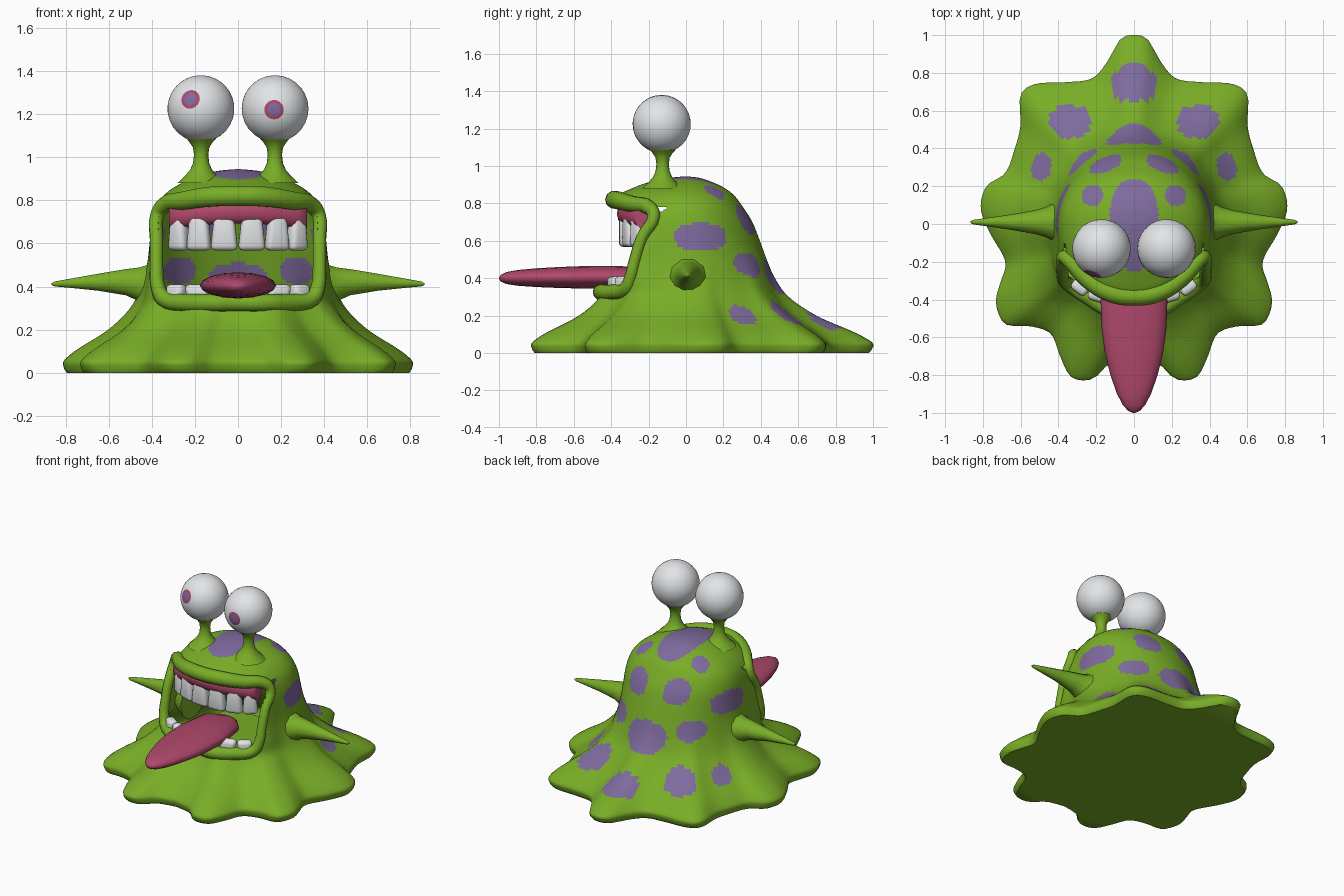
import bpy, bmesh, math
from mathutils import Vector

if "Cube" in bpy.data.objects:
    bpy.data.objects.remove(bpy.data.objects["Cube"])


def mat(name, col):
    m = bpy.data.materials.new(name)
    m.diffuse_color = (*col, 1)
    m.use_nodes = True
    m.node_tree.nodes["Principled BSDF"].inputs["Base Color"].default_value = m.diffuse_color
    return m


GREEN = mat("slime green", (0.19, 0.42, 0.02))
PURPLE = mat("spot purple", (0.21, 0.145, 0.34))
PINK = mat("tongue pink", (0.43, 0.065, 0.15))
WHITE = mat("eye white", (0.78, 0.8, 0.82))


def finish(name, bm, mats, angle=50):
    me = bpy.data.meshes.new(name)
    bm.to_mesh(me)
    bm.free()
    ob = bpy.data.objects.new(name, me)
    bpy.context.collection.objects.link(ob)
    for m in mats:
        me.materials.append(m)
    smooth(ob, angle)
    return ob


def smooth(ob, angle):
    bpy.ops.object.select_all(action='DESELECT')
    ob.select_set(True)
    bpy.context.view_layer.objects.active = ob
    bpy.ops.object.shade_smooth_by_angle(angle=math.radians(angle))


def skin(bm, rings):
    """Join closed rings of points with quads and cap both ends."""
    vs = [[bm.verts.new(p) for p in r] for r in rings]
    n = len(vs[0])
    for a, b in zip(vs, vs[1:]):
        for i in range(n):
            j = (i + 1) % n
            bm.faces.new((a[i], a[j], b[j], b[i]))
    bm.faces.new(vs[0][::-1])
    bm.faces.new(vs[-1])
    bmesh.ops.recalc_face_normals(bm, faces=bm.faces)


def spline(table, steps):
    """Catmull-Rom interpolation of rows of numbers."""
    out = []
    for i in range(len(table) - 1):
        p = [table[min(max(i + k, 0), len(table) - 1)] for k in (-1, 0, 1, 2)]
        for s in range(steps):
            t = s / steps
            out.append([b + 0.5 * t * (c - a + t * (2*a - 5*b + 4*c - d + t * (3*(b - c) + d - a)))
                        for a, b, c, d in zip(*p)])
    return out + [list(table[-1])]


# ---- body: scalloped skirt rising into a hollow dome ----
outline = spline([(0, 1), (.07, .98), (.14, .86), (.22, .77), (.35, .75), (.52, .74), (.6, .68),
                  (.6, .52), (.63, .4), (.68, .27), (.78, .2), (.81, .08), (.76, -.05), (.68, -.2),
                  (.71, -.32), (.73, -.42), (.68, -.53), (.55, -.54), (.44, -.58), (.39, -.7),
                  (.33, -.81), (.22, -.82), (.13, -.74), (0, -.71)], 6)
polar = [(math.atan2(x, y), math.hypot(x, y)) for x, y in outline]


def skirt(a):
    for (a0, r0), (a1, r1) in zip(polar, polar[1:]):
        if a0 <= a <= a1:
            return r0 + (r1 - r0) * (a - a0) / max(a1 - a0, 1e-6)
    return polar[-1][1]


# height, skirt share, front radius, side radius, back radius
rows = spline([(0, .96, .36, .42, .43), (.02, .99, .36, .42, .43), (.05, 1, .36, .42, .43),
               (.08, .93, .36, .42, .43), (.12, .79, .36, .42, .43), (.2, .47, .36, .42, .43),
               (.3, .21, .38, .42, .43), (.4, .08, .44, .42, .43), (.5, .02, .43, .415, .42),
               (.6, 0, .42, .41, .395), (.7, 0, .41, .4, .355), (.78, 0, .4, .375, .305),
               (.84, 0, .37, .325, .26), (.88, 0, .29, .26, .21), (.91, 0, .21, .19, .15),
               (.935, 0, .1, .1, .08), (.945, 0, .002, .002, .002)], 6)
N = 160
rings = []
for z, w, f, s, b in rows:
    ring = []
    for i in range(N):
        th = 2 * math.pi * i / N
        a = th if th <= math.pi else 2 * math.pi - th
        c = math.cos(a)
        core = s * (1 - c * c) + (b if c > 0 else f) * c * c
        core += .04 * math.exp(-((a - 2.19) / .25) ** 2) * max(0, 1 - ((z - .58) / .26) ** 2)
        r = w * skirt(a) + (1 - w) * core
        ring.append(Vector((r * math.sin(th), r * c, z)))
    rings.append(ring)
bm = bmesh.new()
skin(bm, rings)

# spots: centre and radius per axis, mirrored across x
spots = [(0, 0, .94, .13, .25, .2), (0, .47, .41, .15, .2, .1), (0, .745, .17, .115, .1, .2),
         (.335, .54, .19, .11, .09, .2), (.49, .3, .18, .05, .07, .2), (.15, .33, .71, .085, .2, .08),
         (.22, .15, .85, .055, .055, .2), (.4, .08, .62, .2, .14, .075), (.27, .31, .47, .075, .2, .065)]
mouth = []
for f in bm.faces:
    p = f.calc_center_median()
    x = abs(p.x)
    if p.y < -.1 and x < .37 and .325 < p.z < .815 - .3 * x * x:
        mouth.append(f)
    elif p.z > .01 and any(abs((x - s[0]) / s[3]) ** 2.4 + abs((p.y - s[1]) / s[4]) ** 2.4
                           + abs((p.z - s[2]) / s[5]) ** 2.4 < 1 for s in spots):
        f.material_index = 1
bmesh.ops.delete(bm, geom=mouth, context='FACES')
finish("body", bm, [GREEN, PURPLE])

# ---- lips: tube that follows the mouth edge on the body surface ----
front = [p for r in rings for p in r if p.y < -.1]
half = [(0, .82, 1.15), (.12, .817, 1.15), (.25, .798, 1.05), (.345, .775, .9), (.375, .73, .8),
        (.378, .62, .75), (.378, .5, .75), (.372, .4, .8), (.345, .345, .9), (.25, .325, 1),
        (.12, .325, 1), (0, .325, 1)]
loop = half + [(-x, z, r) for x, z, r in half[-2:0:-1]]
cu = bpy.data.curves.new("lips", 'CURVE')
cu.dimensions = '3D'
cu.bevel_depth = .042
cu.bevel_resolution = 3
cu.resolution_u = 4
sp = cu.splines.new('BEZIER')
sp.bezier_points.add(len(loop) - 1)
sp.use_cyclic_u = True
for bp, (x, z, r) in zip(sp.bezier_points, loop):
    near = min(front, key=lambda p: (p.x - x) ** 2 + (p.z - z) ** 2)
    bp.co = (x, near.y, z)
    bp.radius = r
    bp.handle_left_type = bp.handle_right_type = 'AUTO'
lips = bpy.data.objects.new("lips", cu)
bpy.context.collection.objects.link(lips)
cu.materials.append(GREEN)
bpy.ops.object.select_all(action='DESELECT')
lips.select_set(True)
bpy.context.view_layer.objects.active = lips
bpy.ops.object.convert(target='MESH')
smooth(bpy.context.object, 60)


def ring(center, u, v, n):
    return [Vector(center) + Vector(u) * math.cos(2 * math.pi * i / n)
            + Vector(v) * math.sin(2 * math.pi * i / n) for i in range(n)]


for side, word in ((-1, "left"), (1, "right")):
    # ---- side spikes ----
    bm = bmesh.new()
    skin(bm, [ring((side * x, .01, z), (0, r, 0), (0, 0, r), 10) for x, z, r in
              ((.36, .4, .14), (.42, .4, .105), (.46, .41, .082), (.52, .42, .064), (.65, .42, .041),
               (.78, .415, .022), (.85, .412, .012), (.866, .411, .004))])
    finish(word + "_spike", bm, [GREEN], 60)

    # ---- eye stalks ----
    bm = bmesh.new()
    skin(bm, [ring((side * .171, -.125, z), (r, 0, 0), (0, r, 0), 16) for z, r in
              ((.88, .11), (.91, .078), (.94, .052), (.97, .038), (1.01, .033), (1.045, .038),
               (1.07, .054), (1.085, .068), (1.095, .064))])
    finish(word + "_stalk", bm, [GREEN], 60)

    # ---- eyeballs with iris and pupil round the gaze pole ----
    bm = bmesh.new()
    bmesh.ops.create_uvsphere(bm, u_segments=28, v_segments=32, radius=.155)
    for f in bm.faces:
        p = f.calc_center_median()
        ang = math.atan2(math.hypot(p.x, p.y), p.z)
        f.material_index = 2 if ang < .15 else 1 if ang < .3 else 0
    gaze = Vector((-.05, -.14, .045)) if side < 0 else Vector((-.005, -.155, -.005))
    rot = gaze.to_track_quat('Z', 'Y').to_matrix()
    bmesh.ops.rotate(bm, verts=bm.verts, matrix=rot)
    bmesh.ops.translate(bm, verts=bm.verts, vec=(side * .172, -.13, 1.225))
    finish(word + "_eye", bm, [WHITE, PINK, PURPLE])

# ---- tongue ----
bm = bmesh.new()
skin(bm, [ring((0, y, z), (w, 0, 0), (0, 0, h), 16) for y, z, w, h in
          ((-.12, .4, .08, .03), (-.2, .405, .15, .055), (-.4, .405, .177, .061),
           (-.55, .405, .172, .06), (-.68, .404, .155, .056), (-.8, .403, .125, .05),
           (-.9, .402, .09, .042), (-.96, .401, .058, .032), (-.99, .4, .03, .018), (-1, .4, .006, .004))])
finish("tongue", bm, [PINK], 60)


# ---- teeth and upper gum, set along a curved jaw ----
def tooth(name, x, y, z, w, h, turn, flip):
    bm = bmesh.new()
    bmesh.ops.create_cube(bm, size=1)
    for v in bm.verts:
        root = v.co.z * flip > 0
        v.co = Vector((v.co.x * w * (.72 if root else 1), v.co.y * .065, v.co.z * h))
    bmesh.ops.bevel(bm, geom=bm.edges[:], offset=.024, segments=3, profile=.5, affect='EDGES')
    c, s = math.cos(turn), math.sin(turn)
    for v in bm.verts:
        v.co = Vector((x + c * v.co.x - s * v.co.y, y + s * v.co.x + c * v.co.y, z + v.co.z))
    finish(name, bm, [WHITE], 60)


for side, word in ((-1, "left"), (1, "right")):
    for k, (x, y, w, turn) in enumerate(((.064, -.325, .128, .05), (.181, -.3, .118, .32),
                                         (.275, -.255, .1, .65))):
        tooth(f"{word}_upper_tooth_{k}", side * x, y, .65, w, .165, side * turn, 1)
        tooth(f"{word}_lower_tooth_{k}", side * x * 1.04, y - .08, .36, w, .1, side * turn, -1)

bm = bmesh.new()
skin(bm, [ring((x, -.33 + .95 * x * x, .745 - .25 * x * x), (0, .04, 0), (0, 0, .055), 10)
          for x in [-.32 + .04 * i for i in range(17)]])
finish("upper_gum", bm, [PINK], 60)
